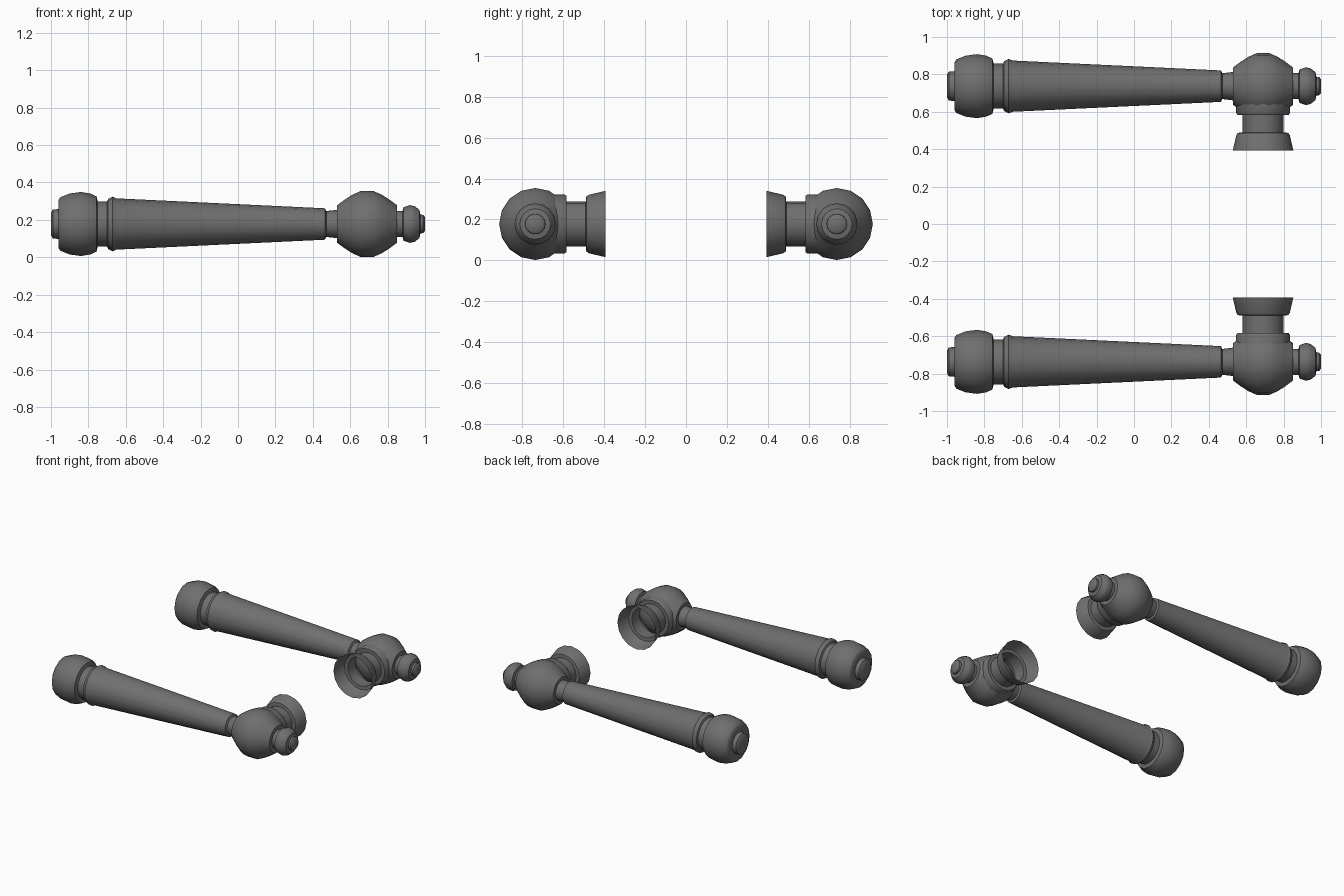
import bpy, math

cube = bpy.data.objects.get("Cube")
if cube:
    bpy.data.objects.remove(cube, do_unlink=True)

SIDES = 16
AXIS_Y, AXIS_Z, BALL_X = 0.737, 0.178, 0.69

metal = bpy.data.materials.new("dark grey metal")
metal.use_nodes = True
grey = (0.16, 0.16, 0.16, 1)
metal.diffuse_color = grey
metal.node_tree.nodes["Principled BSDF"].inputs["Base Color"].default_value = grey


def lathe(name, profile, place):
    """Spin (distance, radius) pairs; place maps (distance, u, v) to a point."""
    verts, faces, rings = [], [], []
    for d, r in profile:
        count = SIDES if r > 0 else 1
        rings.append(range(len(verts), len(verts) + count))
        for i in range(count):
            a = 2 * math.pi * i / SIDES
            verts.append(place(d, r * math.cos(a), r * math.sin(a)))
    for lo, hi in zip(rings, rings[1:]):
        for i in range(SIDES):
            j = (i + 1) % SIDES
            quad = [lo[i % len(lo)], lo[j % len(lo)], hi[j % len(hi)], hi[i % len(hi)]]
            faces.append(list(dict.fromkeys(quad)))
    mesh = bpy.data.meshes.new(name)
    mesh.from_pydata(verts, [], faces)
    mesh.materials.append(metal)
    obj = bpy.data.objects.new(name, mesh)
    bpy.context.collection.objects.link(obj)
    bpy.ops.object.select_all(action="DESELECT")
    obj.select_set(True)
    bpy.context.view_layer.objects.active = obj
    bpy.ops.object.mode_set(mode="EDIT")
    bpy.ops.mesh.select_all(action="SELECT")
    bpy.ops.mesh.normals_make_consistent(inside=False)
    bpy.ops.object.mode_set(mode="OBJECT")
    bpy.ops.object.shade_smooth_by_angle(angle=math.radians(40))


# Parts turned about the long axis: (x, radius)
bar_parts = {
    "end_pommel": [(-1, 0), (-1, 0.06), (-0.99, 0.077), (-0.96, 0.08), (-0.96, 0.128),
                   (-0.95, 0.143), (-0.9, 0.163), (-0.84, 0.171), (-0.79, 0.163),
                   (-0.757, 0.148), (-0.75, 0.12)],
    "grip": [(-0.75, 0.12), (-0.7, 0.12), (-0.695, 0.133), (-0.67, 0.146), (-0.65, 0.137),
             (0.465, 0.084), (0.472, 0.069), (0.53, 0.076)],
    "hub_ball": [(0.53, 0.07), (0.53, 0.1), (0.57, 0.13), (0.61, 0.156), (0.655, 0.176),
                 (0.725, 0.176), (0.77, 0.156), (0.81, 0.13), (0.85, 0.1), (0.85, 0.07)],
    "finial": [(0.85, 0.07), (0.88, 0.07), (0.885, 0.09), (0.92, 0.101), (0.945, 0.095),
               (0.97, 0.075), (0.975, 0.05), (0.99, 0.049), (1, 0.036), (1, 0)],
}

# Parts turned about the spindle axis: (distance from the middle, radius)
stem_parts = {
    "collar": [(0.66, 0.145), (0.595, 0.145), (0.583, 0.137), (0.583, 0.11)],
    "spindle_sleeve": [(0.583, 0.11), (0.49, 0.11)],
    "flared_rose": [(0.49, 0.11), (0.487, 0.135), (0.475, 0.143), (0.393, 0.162)],
}

# Two facing handles
for side, s in (("front", -1), ("back", 1)):
    for part, profile in bar_parts.items():
        lathe(f"{side}_{part}", profile, lambda d, u, v: (d, s * AXIS_Y + u, AXIS_Z + v))
    for part, profile in stem_parts.items():
        lathe(f"{side}_{part}", profile, lambda d, u, v: (BALL_X + u, s * d, AXIS_Z + v))
